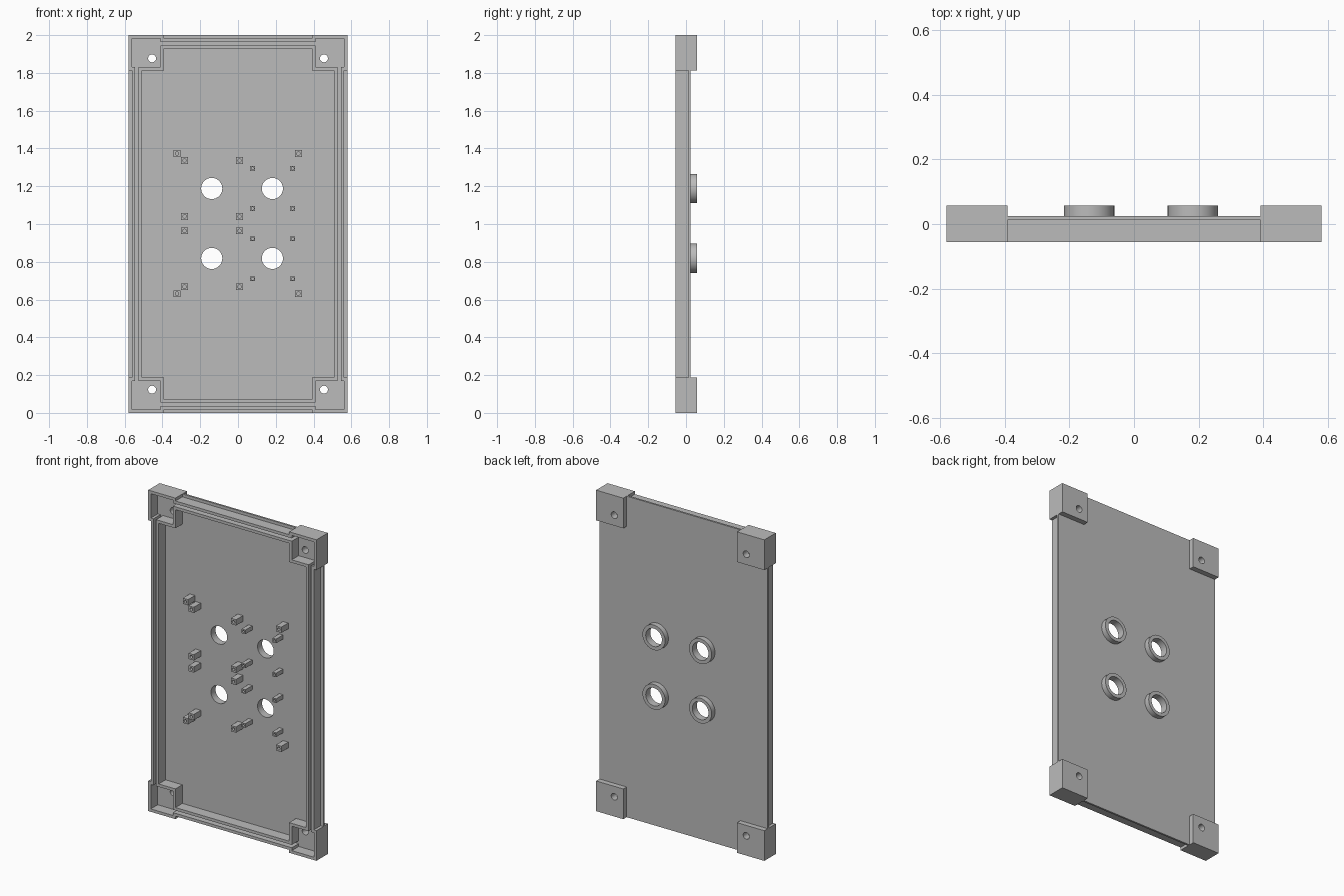
import bpy, bmesh, math
from mathutils import Matrix

cube = bpy.data.objects.get("Cube")
if cube:
    bpy.data.objects.remove(cube, do_unlink=True)

W, H = 0.58, 2.0                       # half width, height
FRONT, FLOOR, SKIN, BACK = -0.056, 0.012, 0.024, 0.057
T = 0.018                              # wall thickness
C = 0.188                              # corner block size

grey = bpy.data.materials.new("plain_grey")
grey.use_nodes = True
grey.diffuse_color = (0.5, 0.5, 0.5, 1)
grey.node_tree.nodes["Principled BSDF"].inputs["Base Color"].default_value = (0.5, 0.5, 0.5, 1)


def finish(bm, name, smooth=False):
    bmesh.ops.recalc_face_normals(bm, faces=bm.faces)
    me = bpy.data.meshes.new(name)
    bm.to_mesh(me)
    bm.free()
    me.materials.append(grey)
    ob = bpy.data.objects.new(name, me)
    bpy.context.collection.objects.link(ob)
    if smooth:
        bpy.ops.object.select_all(action='DESELECT')
        ob.select_set(True)
        bpy.context.view_layer.objects.active = ob
        bpy.ops.object.shade_smooth_by_angle(angle=math.radians(35))
    return ob


def add_band(bm, outer, inner, y0, y1):
    """Closed wall between two matching (x, z) loops, from depth y0 to y1."""
    rows = [[bm.verts.new((x, y, z)) for x, z in loop]
            for loop, y in ((outer, y0), (outer, y1), (inner, y1), (inner, y0))]
    n = len(outer)
    for k in range(4):
        a, b = rows[k], rows[(k + 1) % 4]
        for i in range(n):
            j = (i + 1) % n
            bm.faces.new((a[i], a[j], b[j], b[i]))


def add_box(bm, x0, x1, y0, y1, z0, z1):
    m = Matrix.Translation(((x0 + x1) / 2, (y0 + y1) / 2, (z0 + z1) / 2))
    bmesh.ops.create_cube(bm, size=1, matrix=m @ Matrix.Diagonal((x1 - x0, y1 - y0, z1 - z0, 1)))


def four_corners(quarter):
    """Mirror a corner path, given as offsets from the two edges, into a full loop."""
    bl = [(-W + u, v) for u, v in quarter]
    br = [(-x, z) for x, z in reversed(bl)]
    tr = [(-x, H - z) for x, z in bl]
    tl = [(x, H - z) for x, z in reversed(bl)]
    return bl + br + tr + tl


def circle(x, z, r, n=32):
    return [(x + r * math.cos(2 * math.pi * i / n), z + r * math.sin(2 * math.pi * i / n))
            for i in range(n)]


def square(x, z, half, n=32):
    pts = []
    for px, pz in circle(0, 0, 1, n):
        s = half / max(abs(px), abs(pz))
        pts.append((x + px * s, z + pz * s))
    return pts


def cut_holes(ob, holes):
    bm = bmesh.new()
    for x, z, r in holes:
        m = Matrix.Translation((x, 0.03, z)) @ Matrix.Rotation(math.pi / 2, 4, 'X')
        bmesh.ops.create_cone(bm, cap_ends=True, segments=32, radius1=r, radius2=r,
                              depth=0.2, matrix=m)
    cutter = finish(bm, "hole_cutter")
    cutter.hide_render = True
    mod = ob.modifiers.new("holes", 'BOOLEAN')
    mod.operation, mod.solver, mod.object = 'DIFFERENCE', 'EXACT', cutter
    bpy.ops.object.select_all(action='DESELECT')
    ob.select_set(True)
    bpy.context.view_layer.objects.active = ob
    bpy.ops.object.modifier_apply(modifier=mod.name)
    bpy.data.objects.remove(cutter, do_unlink=True)
    bpy.ops.object.shade_smooth_by_angle(angle=math.radians(35))


ports = [(x, z) for x in (-0.139, 0.182) for z in (0.818, 1.188)]
screws = [(sx * (W - 0.125), z) for sx in (-1, 1) for z in (0.123, H - 0.123)]
screw_holes = [(x, z, 0.021) for x, z in screws]

# Back panel
bm = bmesh.new()
add_box(bm, -W, W, FLOOR, SKIN, 0, H)
cut_holes(finish(bm, "back_panel"), screw_holes + [(x, z, 0.056) for x, z in ports])

# Raised corner pads on the back
bm = bmesh.new()
for x0 in (-W, W - C):
    for z0 in (0, H - C):
        add_box(bm, x0, x0 + C, SKIN, BACK, z0, z0 + C)
cut_holes(finish(bm, "corner_pads"), screw_holes)

# Outer wall, stepping outward around each corner
bm = bmesh.new()
D = C - T
add_band(bm,
         four_corners([(T, C), (0, C), (0, 0), (C, 0), (C, T)]),
         four_corners([(2 * T, D), (T, D), (T, T), (D, T), (D, 2 * T)]),
         FRONT, FLOOR)
finish(bm, "outer_wall")

# Inner wall, stepping inward around each corner
bm = bmesh.new()
add_band(bm,
         four_corners([(3 * T, D), (D, D), (D, 3 * T)]),
         four_corners([(4 * T, C), (C, C), (C, 4 * T)]),
         FRONT, FLOOR)
finish(bm, "inner_wall")

# Round collars behind the port holes
bm = bmesh.new()
for x, z in ports:
    add_band(bm, circle(x, z, 0.078), circle(x, z, 0.056), SKIN, BACK)
finish(bm, "port_collars", smooth=True)

# Square mounting posts with pilot holes, mirrored about mid height
large = [(-0.323, 0.371), (0.32, 0.371)]
large += [(x, dz) for x in (-0.283, 0.008) for dz in (0.334, 0.038)]
small = [(x, dz) for x in (0.077, 0.289) for dz in (0.292, 0.08)]
for name, posts, half, r in (("large_posts", large, 0.018, 0.009),
                             ("small_posts", small, 0.013, 0.007)):
    bm = bmesh.new()
    for x, dz in posts:
        for z in (1.002 + dz, 1.002 - dz):
            add_band(bm, square(x, z, half, 16), circle(x, z, r, 16), FRONT, FLOOR)
    finish(bm, name, smooth=True)
